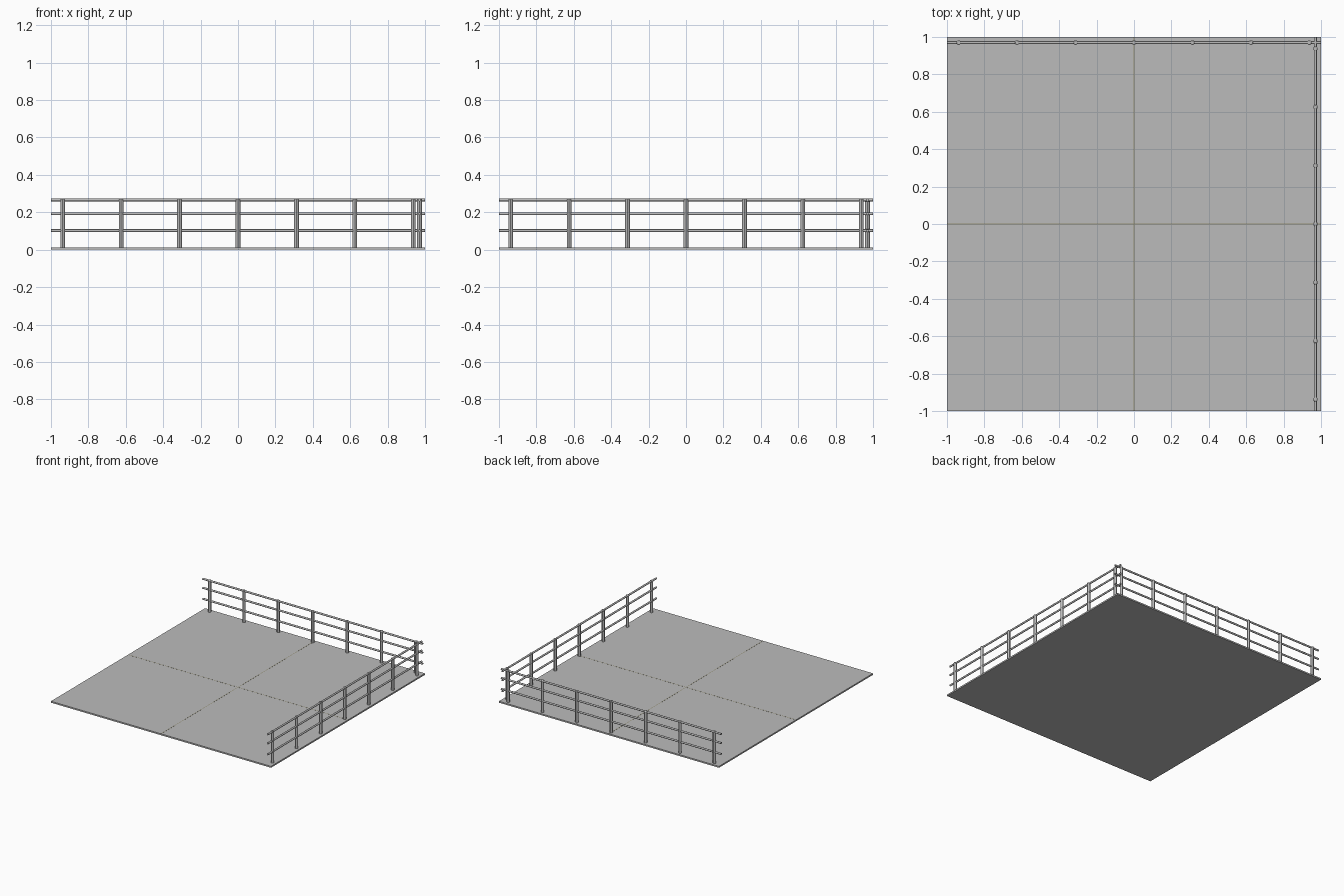
import bpy
from math import pi

cube = bpy.data.objects.get("Cube")
if cube:
    bpy.data.objects.remove(cube, do_unlink=True)


def material(name, color):
    m = bpy.data.materials.new(name)
    m.use_nodes = True
    m.diffuse_color = color
    m.node_tree.nodes["Principled BSDF"].inputs["Base Color"].default_value = color
    return m


grey = material("concrete grey", (0.5, 0.5, 0.5, 1))
olive = material("seam olive", (0.3, 0.28, 0.17, 1))
FLOOR = 0.012      # slab thickness
EDGE = 0.97        # fence line
POST_TOP = 0.274


def box(name, center, size, mat):
    bpy.ops.mesh.primitive_cube_add(size=1, location=center)
    ob = bpy.context.object
    ob.name = name
    ob.scale = size
    ob.data.materials.append(mat)
    bpy.ops.object.transform_apply(location=False, rotation=False, scale=True)
    return ob


def cylinder(name, center, radius, length, rotation=(0, 0, 0), bevel=0):
    bpy.ops.mesh.primitive_cylinder_add(vertices=12, radius=radius, depth=length,
                                        location=center, rotation=rotation)
    ob = bpy.context.object
    ob.name = name
    ob.data.materials.append(grey)
    if bevel:
        mod = ob.modifiers.new("rounded ends", 'BEVEL')
        mod.width = bevel
        mod.segments = 2
        mod.limit_method = 'ANGLE'
        mod.angle_limit = pi / 3
    bpy.ops.object.shade_smooth_by_angle()
    return ob


# Floor slab with two thin painted seams
box("floor_slab", (0, 0, FLOOR / 2), (2, 2, FLOOR), grey)
box("seam_across", (0, 0, FLOOR), (2, 0.004, 0.001), olive)
box("seam_along", (0, 0, FLOOR), (0.004, 2, 0.001), olive)


# One fence runs along the back, the other along the left side
def fence(name, place, rotation):
    for i in range(-3, 4):
        x, y = place(i * 0.3125)
        cylinder(name + "_post", (x, y, POST_TOP / 2), 0.0125, POST_TOP, bevel=0.004)
    for z in (0.102, 0.192, 0.266):
        x, y = place(0)
        cylinder(name + "_rail", (x, y, z), 0.0075, 2, rotation)


fence("back_fence", lambda t: (t, EDGE), (0, pi / 2, 0))
fence("left_fence", lambda t: (EDGE, t), (pi / 2, 0, 0))
